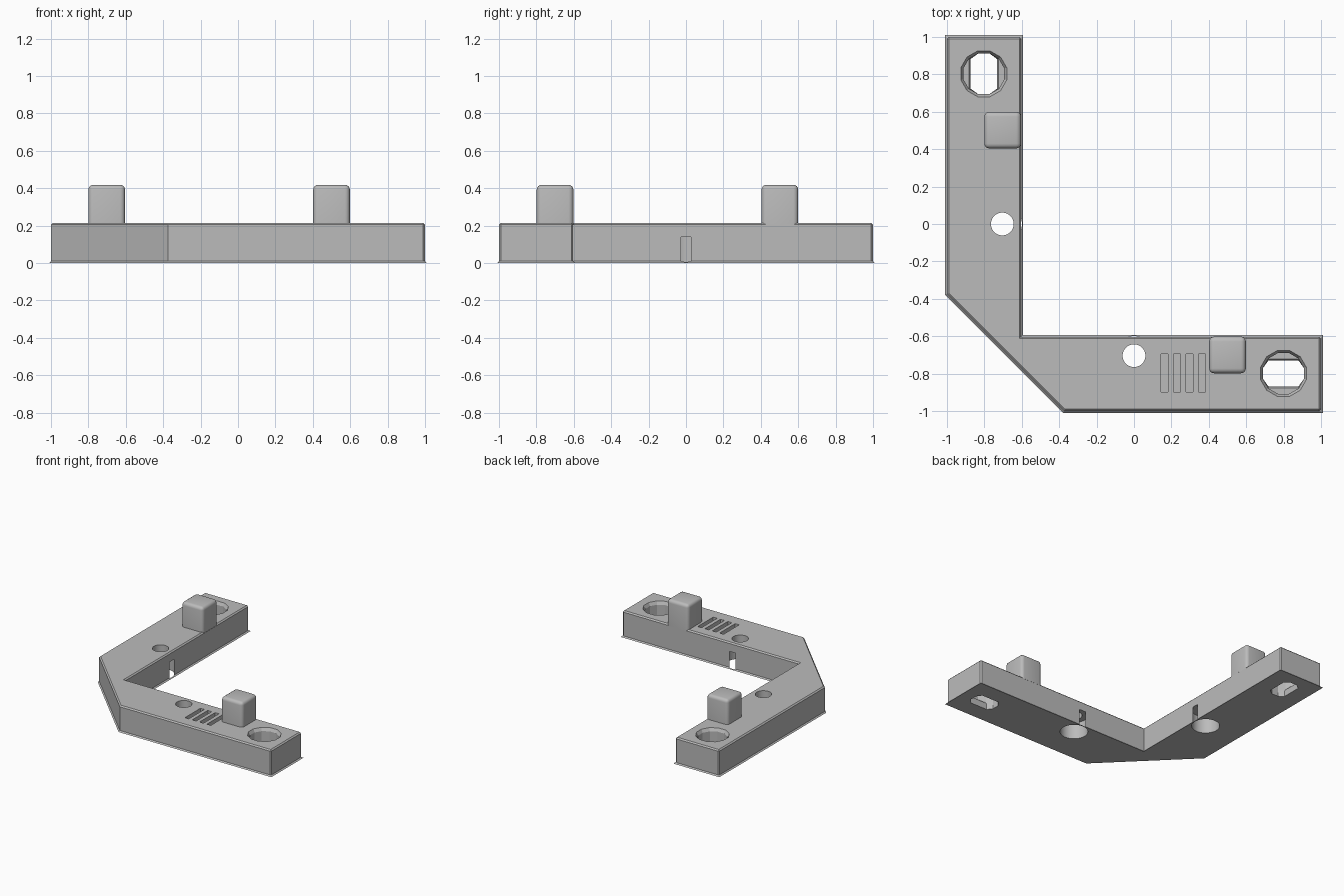
import bpy, bmesh
from math import cos, sin, pi, radians
from mathutils import Vector

if "Cube" in bpy.data.objects:
    bpy.data.objects.remove(bpy.data.objects["Cube"])

grey = bpy.data.materials.new("plain grey")
grey.use_nodes = True
colour = (0.5, 0.5, 0.5, 1)
grey.diffuse_color = colour
grey.node_tree.nodes["Principled BSDF"].inputs["Base Color"].default_value = colour

TOP = 0.215


def finish(bm, name):
    bmesh.ops.recalc_face_normals(bm, faces=bm.faces)
    mesh = bpy.data.meshes.new(name)
    bm.to_mesh(mesh)
    bm.free()
    ob = bpy.data.objects.new(name, mesh)
    bpy.context.collection.objects.link(ob)
    mesh.materials.append(grey)
    return ob


def loft(layers):
    """Stack rings of equal point count into a closed solid."""
    bm = bmesh.new()
    rings = [[bm.verts.new(p) for p in layer] for layer in layers]
    n = len(rings[0])
    for a, b in zip(rings, rings[1:]):
        for i in range(n):
            j = (i + 1) % n
            bm.faces.new((a[i], a[j], b[j], b[i]))
    bm.faces.new(rings[0])
    bm.faces.new(rings[-1])
    bmesh.ops.remove_doubles(bm, verts=bm.verts, dist=1e-5)
    return bm


def ring(cx, cy, z, r, n, limit_x=1, limit_y=1):
    pts = []
    for i in range(n):
        a = 2 * pi * (i + 0.5) / n
        x = max(-limit_x, min(limit_x, r * cos(a)))
        y = max(-limit_y, min(limit_y, r * sin(a)))
        pts.append((cx + x, cy + y, z))
    return pts


def box(x0, x1, y0, y1, z0, z1):
    return loft([[(x0, y0, z), (x1, y0, z), (x1, y1, z), (x0, y1, z)] for z in (z0, z1)])


# Corner bracket: L outline with the outer corner cut off
outline = [(-1, 1), (-1, -0.374), (-0.374, -1), (1, -1),
           (1, -0.603), (-0.603, -0.603), (-0.603, 1)]
bm = loft([[(x, y, z) for x, y in outline] for z in (0, TOP)])
inner_points = {1, 2, 5}
sharp = [Vector(outline[i]) for i in inner_points]


def bevelled(edge):
    a, b = (v.co for v in edge.verts)
    upright = abs(a.z - b.z) > 0.1
    return not (upright and any((a.xy - s).length < 0.01 for s in sharp))


bmesh.ops.bevel(bm, geom=[e for e in bm.edges if bevelled(e)], offset=0.01,
                segments=1, affect='EDGES')
bracket = finish(bm, "corner_bracket")

cutters = []

# Twelve-sided screw wells, each with a flat-sided slot through the floor
for name, x, y, along_x in (("back", -0.803, 0.803, False), ("left", 0.799, -0.799, True)):
    layers = []
    for z, r, limit in ((TOP + 0.02, 0.127, 1), (TOP, 0.127, 1), (TOP - 0.025, 0.113, 1),
                        (0.06, 0.113, 1), (0.06, 0.113, 0.078), (0.045, 0.113, 0.07),
                        (-0.05, 0.113, 0.07)):
        lx, ly = (1, limit) if along_x else (limit, 1)
        layers.append(ring(x, y, z, r, 12, lx, ly))
    cutters.append(finish(loft(layers), name + "_well_cutter"))

# Round holes, widened from below so they break through the inner wall
for name, x, y in (("back", -0.704, 0), ("left", 0, -0.704)):
    layers = [ring(x, y, z, r, 48) for z, r in
              ((-0.05, 0.105), (0.14, 0.105), (0.14, 0.061), (TOP + 0.05, 0.061))]
    cutters.append(finish(loft(layers), name + "_hole_cutter"))

# Four shallow grooves
for i in range(4):
    x = 0.145 + 0.0667 * i
    cutters.append(finish(box(x, x + 0.036, -0.897, -0.695, TOP - 0.06, TOP + 0.05),
                          f"groove_cutter_{i + 1}"))

for cutter in cutters:
    cutter.hide_render = True
    cutter.hide_viewport = True
    cut = bracket.modifiers.new(cutter.name, 'BOOLEAN')
    cut.operation = 'DIFFERENCE'
    cut.solver = 'EXACT'
    cut.object = cutter

# Bake the cuts, then drop the cutters
for cutter in cutters:
    cutter.hide_viewport = False
bpy.context.view_layer.update()
baked = bpy.data.meshes.new_from_object(
    bracket.evaluated_get(bpy.context.evaluated_depsgraph_get()))
bracket.modifiers.clear()
bracket.data = baked
for cutter in cutters:
    bpy.data.objects.remove(cutter)

# Rounded pegs standing on the inner edges
pegs = []
for name, x, y in (("back_peg", -0.702, 0.502), ("left_peg", 0.5, -0.7)):
    h = 0.098
    bm = box(x - h, x + h, y - h, y + h, 0.203, 0.418)
    edges = [e for e in bm.edges if max(v.co.z for v in e.verts) > 0.3]
    bmesh.ops.bevel(bm, geom=edges, offset=0.026, segments=4, profile=0.5, affect='EDGES')
    pegs.append(finish(bm, name))

for ob in [bracket] + pegs:
    bpy.ops.object.select_all(action='DESELECT')
    ob.select_set(True)
    bpy.context.view_layer.objects.active = ob
    bpy.ops.object.shade_smooth_by_angle(angle=radians(25))
